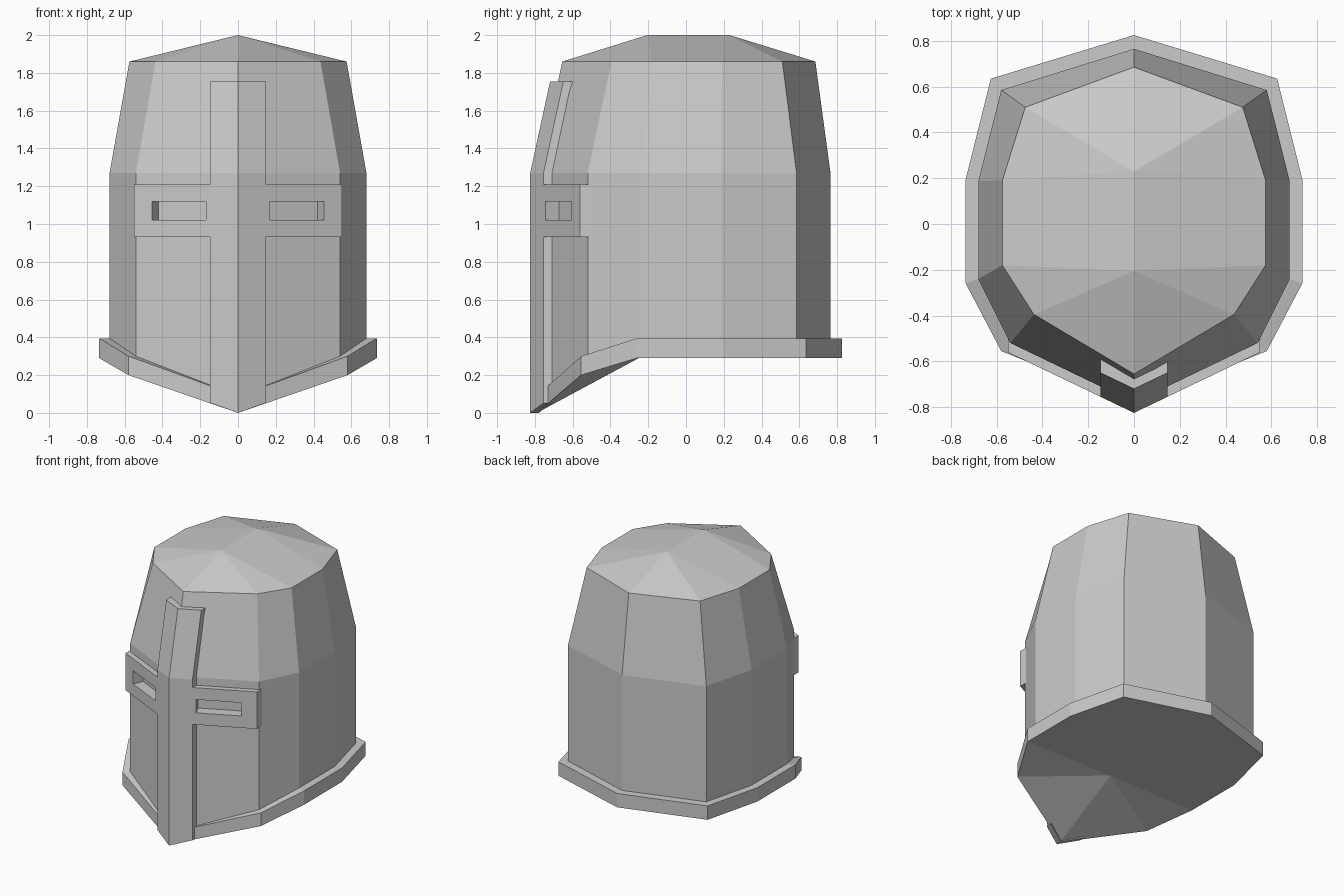
import bpy, bmesh, math
from mathutils import Matrix

if "Cube" in bpy.data.objects:
    bpy.data.objects.remove(bpy.data.objects["Cube"])


def make_object(name, bm):
    bmesh.ops.recalc_face_normals(bm, faces=bm.faces)
    mesh = bpy.data.meshes.new(name)
    bm.to_mesh(mesh)
    bm.free()
    ob = bpy.data.objects.new(name, mesh)
    bpy.context.collection.objects.link(ob)
    return ob


def add_ring(bm, outline, heights):
    """Half outline (back to front) mirrored into a full ten-sided ring."""
    half = [(x, y, z) for (x, y), z in zip(outline, heights)]
    pts = half + [(-x, y, z) for x, y, z in half[4:0:-1]]
    return [bm.verts.new(p) for p in pts]


# Half outlines, back to front
rim = [(0, .825), (.625, .635), (.735, .195), (.735, -.26), (.58, -.555), (0, -.79)]
wall = [(0, .765), (.58, .585), (.68, .187), (.68, -.24), (.54, -.52), (0, -.78)]
top = [(0, .685), (.475, .51), (.575, .19), (.575, -.18), (.437, -.395), (0, -.655)]

# Helmet shell: flared rim, walls, tapered upper part and ridged crown
bm = bmesh.new()
rings = [
    add_ring(bm, rim, [.29] * 4 + [.2, 0]),
    add_ring(bm, rim, [.395] * 4 + [.3, .09]),
    add_ring(bm, wall, [.395] * 4 + [.3, .087]),
    add_ring(bm, wall, [1.27] * 6),
    add_ring(bm, top, [1.86] * 6),
]
for a, b in zip(rings, rings[1:]):
    for i in range(10):
        j = (i + 1) % 10
        bm.faces.new((a[i], a[j], b[j], b[i]))
under = bm.verts.new((0, -.25, .29))
front, back = bm.verts.new((0, -.205, 2)), bm.verts.new((0, .23, 2))
r = rings[-1]
for i in range(10):
    j = (i + 1) % 10
    bm.faces.new((rings[0][j], rings[0][i], under))
    if i in (2, 7):
        ends = (back, front) if i == 2 else (front, back)
        bm.faces.new((r[i], r[j], ends[1], ends[0]))
    else:
        bm.faces.new((r[i], r[j], front if 3 <= i <= 6 else back))
shell = make_object("helmet_shell", bm)

# Raised cross-shaped face plate, folded along the centre and bent at the brow
SLOPE = .48


def plate_point(x, z):
    return (x, -.825 + SLOPE * abs(x) + max(0, z - 1.27) * .217, z)


bm = bmesh.new()
xs = [-.55, -.147, 0, .147, .55]
zs = [0, .93, 1.21, 1.27, 1.755]
for c in range(4):
    for k in range(4):
        if c in (0, 3) and k != 1:
            continue
        corners = [(xs[c], zs[k]), (xs[c + 1], zs[k]), (xs[c + 1], zs[k + 1]), (xs[c], zs[k + 1])]
        corners = [(x, z if z else .36 * abs(x)) for x, z in corners]
        bm.faces.new([bm.verts.new(plate_point(*p)) for p in corners])
bmesh.ops.remove_doubles(bm, verts=bm.verts, dist=.0001)
ext = bmesh.ops.extrude_face_region(bm, geom=bm.faces[:], use_keep_orig=True)
for v in ext["geom"]:
    if isinstance(v, bmesh.types.BMVert):
        v.co.y += .045 if v.co.z < .1 else .07
plate = make_object("face_cross", bm)

# Eye slits: angled pockets cut through the plate into the shell
bm = bmesh.new()
for s in (-1, 1):
    x = .3125
    m = (Matrix.Translation((s * x, -.825 + SLOPE * x, 1.07))
         @ Matrix.Rotation(s * math.atan(SLOPE), 4, 'Z')
         @ Matrix.Diagonal((.316, .16, .1, 1)))
    bmesh.ops.create_cube(bm, size=1, matrix=m)
cutter = make_object("eye_slit_cutter", bm)
cutter.hide_render = True
cutter.display_type = 'WIRE'
for ob in (shell, plate):
    mod = ob.modifiers.new("eye_slits", 'BOOLEAN')
    mod.operation = 'DIFFERENCE'
    mod.solver = 'EXACT'
    mod.object = cutter
